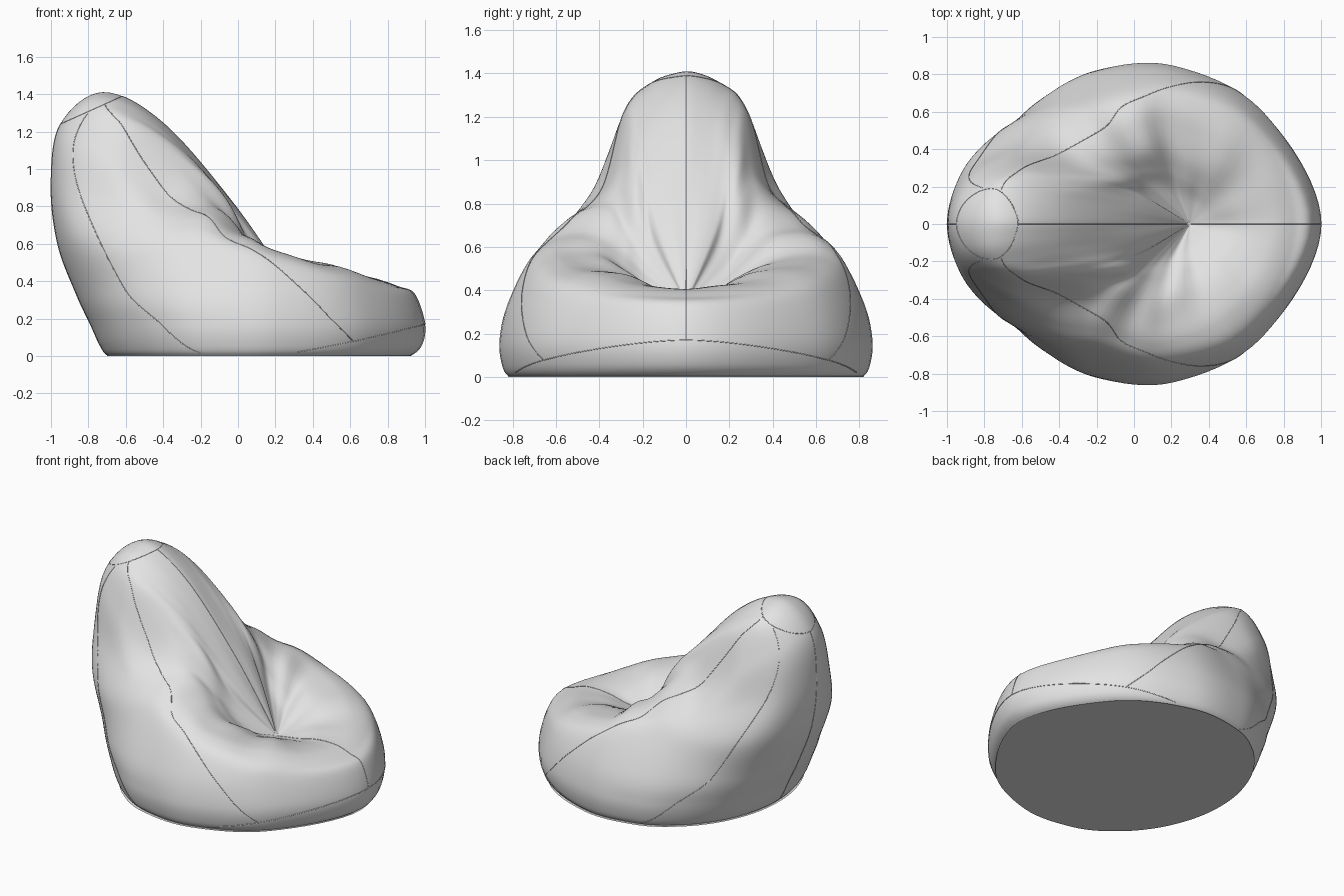
import bpy, bmesh, math
from mathutils import Vector

cube = bpy.data.objects.get("Cube")
if cube:
    bpy.data.objects.remove(cube)

# One light grey fabric for the bag and its seams
fabric = bpy.data.materials.new("light grey fabric")
fabric.use_nodes = True
fabric.diffuse_color = (0.77, 0.77, 0.77, 1)
bsdf = fabric.node_tree.nodes["Principled BSDF"]
bsdf.inputs["Base Color"].default_value = (0.77, 0.77, 0.77, 1)
bsdf.inputs["Roughness"].default_value = 0.7

# Lower wall: egg-shaped rings as (z, back x, front x, half width)
WALL = [(0.0, -0.64, 0.86, 0.76), (0.005, -0.70, 0.93, 0.82),
        (0.06, -0.74, 0.985, 0.85), (0.17, -0.79, 1.0, 0.86), (0.33, -0.865, 0.945, 0.825)]
ANGLES = [0, 48, 80, 107, 127, 146, 164, 180]

# Upper panels: from shoulder over the crest down into the seat, front to back
PANELS = [
    [(.86, 0, .37), (.77, 0, .40), (.67, 0, .405), (.57, 0, .395), (.48, 0, .375), (.39, 0, .36)],
    [(.62, .53, .42), (.56, .44, .465), (.50, .34, .47), (.44, .25, .455), (.38, .17, .42), (.34, .10, .38)],
    [(.18, .73, .50), (.16, .64, .565), (.15, .53, .58), (.17, .40, .56), (.20, .28, .49), (.23, .16, .41)],
    [(-.22, .66, .60), (-.19, .57, .70), (-.14, .47, .75), (-.06, .36, .74), (.03, .28, .63), (.12, .19, .50)],
    [(-.45, .62, .58), (-.44, .52, .74), (-.40, .40, .86), (-.28, .30, .97), (-.08, .24, .86), (.07, .15, .60)],
    [(-.71, .50, .58), (-.69, .41, .84), (-.67, .35, 1.05), (-.55, .27, 1.23), (-.24, .21, 1.04), (.04, .14, .70)],
    [(-.90, .30, .62), (-.915, .26, .90), (-.88, .21, 1.18), (-.71, .18, 1.345), (-.40, .14, 1.21), (.0, .08, .78)],
    [(-.965, 0, .60), (-1.0, 0, .92), (-.95, 0, 1.24), (-.72, 0, 1.41), (-.40, 0, 1.245), (-.02, 0, .81)],
]
SEAT = Vector((0.30, 0, 0.345))


def wall_point(ring, deg):
    z, xb, xf, w = ring
    c, s = math.cos(math.radians(deg)), abs(math.sin(math.radians(deg)))
    rx = xf - 0.05 if c > 0 else 0.05 - xb
    return Vector((0.05 + rx * c, w * s ** (1.2 if c > 0 else 1.0), z))


# Each meridian runs base centre -> wall -> crest -> seat hollow
HALF = [[Vector((0.1, 0, 0))] + [wall_point(r, a) for r in WALL]
        + [Vector(p) for p in panel] + [SEAT] for a, panel in zip(ANGLES, PANELS)]
LAST = len(HALF[0]) - 1
COLS = 14


def grid(i, j):
    i %= COLS
    j = max(0, min(LAST, j))
    if i <= 7:
        return HALF[i][j]
    p = HALF[COLS - i][j]
    return Vector((p.x, -p.y, p.z))


def spline(a, b, c, d, t):
    return 0.5 * (2 * b + (c - a) * t + (2 * a - 5 * b + 4 * c - d) * t * t
                  + (3 * b - a - 3 * c + d) * t ** 3)


def surface(u, v):
    """Point on the bag: u runs around it, v from base centre to seat hollow."""
    i, j = math.floor(u), min(math.floor(v), LAST - 1)
    rows = [spline(*[grid(i + n, j + k) for n in (-1, 0, 1, 2)], u - i) for k in (-1, 0, 1, 2)]
    p = spline(*rows, v - j)
    # Gathered folds that fan out from the seat hollow
    a = 2 * math.pi * u / COLS
    around = abs((u + 7) % COLS - 7)
    if v > 5.5:
        env = max(0.0, math.sin(math.pi * (v - 5.5) / (LAST - 5.5))) ** 1.3
        side = 0.1 + 0.9 * math.exp(-((around - 2.1) / 1.5) ** 2)
        fold = math.sin(13 * a + 0.8 * math.sin(v)) + 0.6 * math.sin(21 * a + 1.3 + 0.4 * v)
        p.z += 0.012 * env * side * fold
    p.z = max(p.z, 0.0)
    return p


# Bag body
STEP = 8
nu, nv = COLS * STEP, LAST * STEP
bm = bmesh.new()
rings = [[bm.verts.new(surface(i / STEP, j / STEP)) for i in range(nu)] for j in range(nv + 1)]
for j in range(nv):
    for i in range(nu):
        k = (i + 1) % nu
        bm.faces.new((rings[j][i], rings[j][k], rings[j + 1][k], rings[j + 1][i]))
bmesh.ops.remove_doubles(bm, verts=bm.verts, dist=0.0005)
bmesh.ops.recalc_face_normals(bm, faces=bm.faces)
me = bpy.data.meshes.new("bag_body")
bm.to_mesh(me)
body = bpy.data.objects.new("bag_body", me)
bpy.context.collection.objects.link(body)
me.materials.append(fabric)
for p in me.polygons:
    p.use_smooth = True


# Seams: thin piping laid on the bag
def piping(name, pts, closed=False):
    cu = bpy.data.curves.new(name, 'CURVE')
    cu.dimensions = '3D'
    cu.bevel_depth = 0.0022
    cu.bevel_resolution = 1
    sp = cu.splines.new('POLY')
    sp.points.add(len(pts) - 1)
    for sp_pt, p in zip(sp.points, pts):
        sp_pt.co = (p.x, p.y, max(p.z, 0.003), 1)
    sp.use_cyclic_u = closed
    cu.materials.append(fabric)
    bpy.context.collection.objects.link(bpy.data.objects.new(name, cu))


def seam(name, path, side=1):
    pts = []
    for n in range(len(path) - 1):
        q = [Vector(path[max(0, min(len(path) - 1, n + k))]) for k in (-1, 0, 1, 2)]
        for s in range(14):
            uv = spline(*q, s / 14)
            pts.append(surface(side * uv.x, uv.y))
    pts.append(surface(side * path[-1][0], path[-1][1]))
    piping(name, pts)


seam("front_centre_seam", [(0, v) for v in (4, 5, 6, 7, 8, 9, 10, 11, 11.9)])
seam("back_centre_seam", [(7, v) for v in (2, 3, 4, 5, 6, 7, 8)])
seam("backrest_centre_seam", [(7, v) for v in (9.35, 10, 11, 11.9)])
seam("front_band_seam", [(-1.75, 2.4), (-1.15, 3.2), (0, 4), (1.15, 3.2), (1.75, 2.4)])
for label, s in (("left", 1), ("right", -1)):
    seam(label + "_arm_seam", [(1.15, 3.2), (1.7, 5.2), (2.2, 6.4), (2.6, 6.8), (3, 7.6),
                               (4, 8.15), (5, 8.7), (5.5, 8.87), (6, 9)], s)
    seam(label + "_back_seam", [(6, 8.55), (5.75, 7.2), (5, 5.9), (4, 4.4), (3.1, 2.3)], s)

# Round cap seam: a tilted plane cut through the top of the backrest
cut = bmesh.ops.bisect_plane(bm, geom=bm.verts[:] + bm.edges[:] + bm.faces[:],
                             plane_co=(-0.95, 0, 1.24), plane_no=(-0.41, 0, 0.91))
loop = [g.co.copy() for g in cut["geom_cut"] if isinstance(g, bmesh.types.BMVert)]
loop.sort(key=lambda c: math.atan2(c.y, c.x + 0.79))
piping("cap_seam", loop, closed=True)
bm.free()
